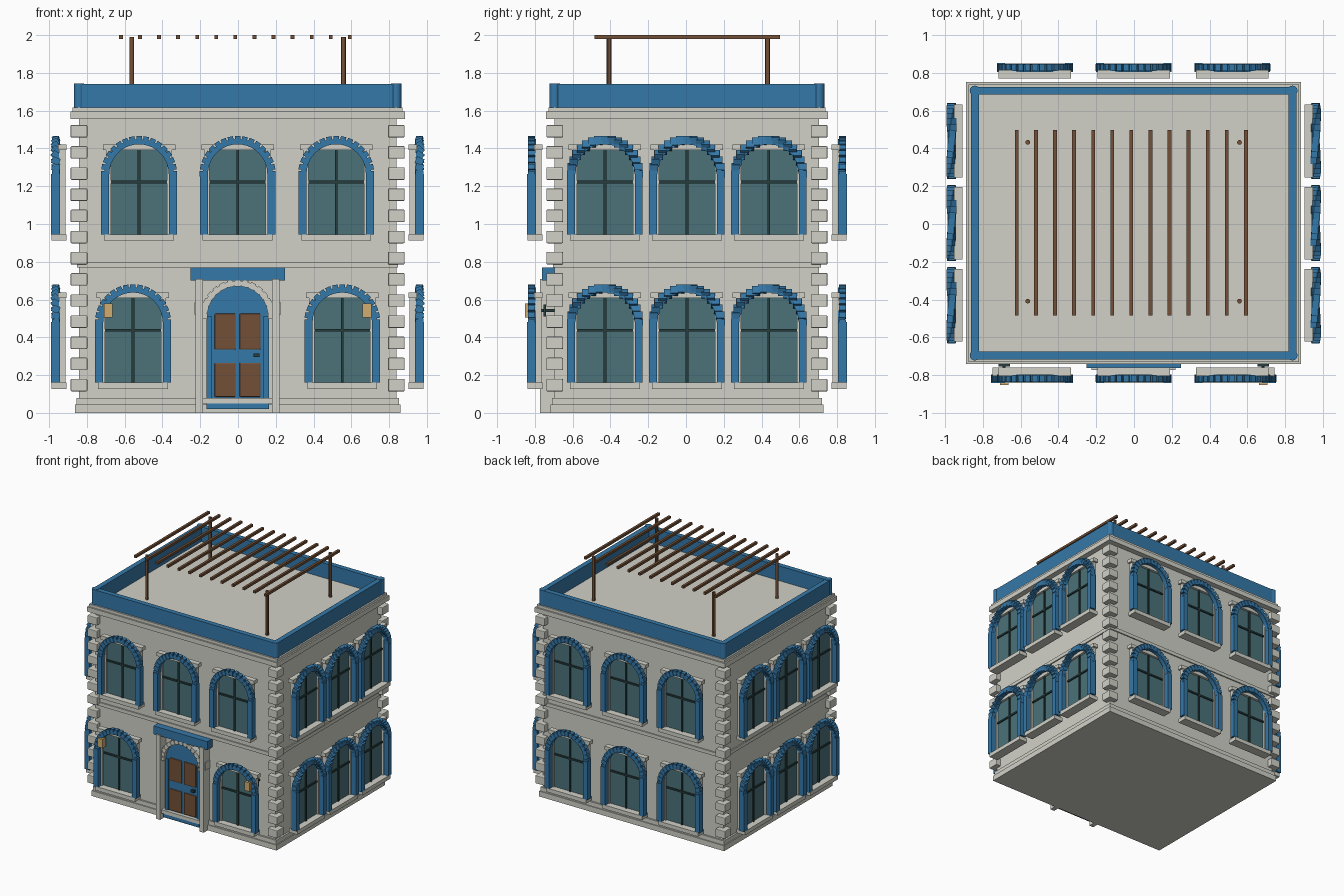
import bpy, bmesh
from math import pi, sin, cos
from mathutils import Matrix, Vector

if "Cube" in bpy.data.objects:
    bpy.data.objects.remove(bpy.data.objects["Cube"])

COLORS = {
    "stone": (0.64, 0.64, 0.58, 1), "blue": (0.036, 0.188, 0.392, 1),
    "glass": (0.07, 0.17, 0.195, 1), "wood": (0.17, 0.08, 0.038, 1),
    "dark": (0.02, 0.045, 0.045, 1), "brass": (0.65, 0.42, 0.16, 1),
}
MATS = {}
for k, c in COLORS.items():
    MATS[k] = bpy.data.materials.new(k)
    MATS[k].diffuse_color = c

parts = {}          # name -> (bmesh, material key)
I = Matrix.Identity(4)
T = Matrix.Translation
CX, CY = -0.002, 0.005          # centre of the walls
HX, HY = 0.84, 0.70             # half size of the walls


def mesh(name, mat):
    return parts.setdefault(name, (bmesh.new(), mat))[0]


def box(name, mat, lo, hi, M=I, rot=I):
    """Box between two corners, optionally turned about its centre."""
    lo, hi = Vector(lo), Vector(hi)
    S = Matrix.Diagonal((*(hi - lo), 1))
    bmesh.ops.create_cube(mesh(name, mat), size=1, matrix=M @ T((lo + hi) / 2) @ rot @ S)


def cyl(name, mat, x, y, z0, z1, r, n=16):
    bmesh.ops.create_cone(mesh(name, mat), cap_ends=True, segments=n, radius1=r, radius2=r,
                          depth=z1 - z0, matrix=T((x, y, (z0 + z1) / 2)))


def arch(name, mat, r0, r1, y0, y1, zc, M=I, n=20):
    """Half ring standing in the xz plane, from y0 (front) to y1 (back)."""
    bm = mesh(name, mat)
    rows = []
    for i in range(n + 1):
        a = pi * i / n
        rows.append([bm.verts.new(M @ Vector((r * cos(a), y, zc + r * sin(a))))
                     for r, y in ((r0, y0), (r1, y0), (r1, y1), (r0, y1))])
    for p, q in zip(rows, rows[1:]):
        for j in range(4):
            k = (j + 1) % 4
            bm.faces.new((p[j], p[k], q[k], q[j]))
    bm.faces.new(rows[0])
    bm.faces.new(rows[-1][::-1])


def slab(name, mat, ex, z0, z1):
    """Horizontal layer reaching ex beyond the walls."""
    box(name, mat, (CX - HX - ex, CY - HY - ex, z0), (CX + HX + ex, CY + HY + ex, z1))


def window(side, M, tilted):
    """Window in a local frame: x along the wall, -y outward, z = 0 at sill top."""
    n = side + "_window_"
    box(n + "sills", "stone", (-0.185, -0.145, -0.033), (0.185, -0.065, 0), M)
    box(n + "lintels", "stone", (-0.192, -0.11, 0.447), (0.192, -0.065, 0.477), M)
    box(n + "glass", "glass", (-0.155, -0.09, 0), (0.155, -0.078, 0.447), M)
    box(n + "bars", "dark", (-0.007, -0.1, 0), (0.007, -0.075, 0.447), M)
    box(n + "bars", "dark", (-0.15, -0.1, 0.27), (0.15, -0.075, 0.284), M)
    for s in (-1, 1):
        xs = sorted((s * 0.148, s * 0.175))
        box(n + "reveals", "stone", (xs[0], -0.105, 0), (xs[1], -0.07, 0.447), M)
        xs = sorted((s * 0.158, s * 0.2))
        box(n + "jambs", "blue", (xs[0], -0.147, 0), (xs[1], -0.1, 0.32), M)
    arch(n + "arches", "blue", 0.157, 0.185, -0.138, -0.1, 0.32, M)
    # arch blocks; on the side walls they tip outward instead of following the arch
    N = 17
    for i in range(N):
        a = -pi / 2 + pi * i / (N - 1)
        c = Vector((0.18 * sin(a), -0.123, 0.32 + 0.18 * cos(a)))
        h = Vector((0.0145 if not tilted else 0.022, 0.018, 0.021))
        box(n + "arch_blocks", "blue", c - h, c + h, M, Matrix.Rotation(a, 4, "X" if tilted else "Y"))


# walls, plinth, belt, cornice, roof
slab("walls", "stone", 0, 0, 1.6)
slab("plinth", "stone", 0.022, 0, 0.045)
slab("plinth", "stone", 0.014, 0.045, 0.08)
slab("belt_course", "stone", 0.01, 0.77, 0.8)
slab("cornice", "stone", 0.046, 1.555, 1.595)
slab("cornice", "stone", 0.034, 1.595, 1.618)

# corner stones and parapet with round corner posts
for sx in (-1, 1):
    x = CX + sx * HX
    box("parapet", "blue", (x - 0.021, CY - HY, 1.618), (x + 0.021, CY + HY, 1.742), I)
    for sy in (-1, 1):
        y = CY + sy * HY
        cyl("parapet_posts", "blue", x, y, 1.618, 1.745, 0.027)
        for i in range(13):
            z = 1.491 - 0.112 * i
            box("corner_stones", "stone", (x - 0.044, y - 0.044, z - 0.033), (x + 0.044, y + 0.044, z + 0.033))
for sy in (-1, 1):
    y = CY + sy * HY
    box("parapet", "blue", (CX - HX, y - 0.021, 1.618), (CX + HX, y + 0.021, 1.742))

# windows on all four sides, two floors
for z, floor in ((0.16, 0), (0.945, 1)):
    for k in (-1, 0, 1):
        if floor or k:
            x = k * (0.522 if floor else 0.554)
            window("front", T((CX + x, CY - HY, z)), False)
        window("back", T((CX + k * 0.522, CY + HY, z)) @ Matrix.Rotation(pi, 4, "Z"), False)
        for side, s in (("right", 1), ("left", -1)):
            window(side, T((CX + s * HX, CY + k * 0.434, z)) @ Matrix.Rotation(s * pi / 2, 4, "Z"), True)

# entrance: arched door, panels, surround, sign board
D = T((CX, 0, 0))
box("door", "blue", (-0.166, -0.725, 0.05), (0.166, -0.69, 0.51), D)
arch("door_head", "blue", 0.001, 0.166, -0.725, -0.69, 0.51, D)
for s in (-1, 1):
    for z0, z1 in ((0.085, 0.265), (0.335, 0.525)):
        xs = sorted((s * 0.01, s * 0.122))
        box("door_panels", "wood", (xs[0], -0.735, z0), (xs[1], -0.72, z1), D)
    xs = sorted((s * 0.183, s * 0.222))
    box("door_pilasters", "stone", (xs[0], -0.772, 0), (xs[1], -0.69, 0.71), D)
    xs = sorted((s * 0.178, s * 0.229))
    box("door_capitals", "stone", (xs[0], -0.755, 0.52), (xs[1], -0.69, 0.585), D)
    xs = sorted((s * 0.135, s * 0.165))
    box("door_stiles", "blue", (xs[0], -0.735, 0.08), (xs[1], -0.72, 0.51), D)
arch("door_arch", "stone", 0.163, 0.19, -0.75, -0.69, 0.51, D)
for i in range(15):
    a = -pi / 2 + pi * i / 14
    c = Vector((0.178 * sin(a), -0.735, 0.51 + 0.178 * cos(a)))
    h = Vector((0.014, 0.02, 0.018))
    box("door_arch_blocks", "stone", c - h, c + h, D, Matrix.Rotation(a, 4, "Y"))
box("door_threshold", "stone", (-0.183, -0.755, 0.05), (0.183, -0.69, 0.08), D)
box("door_step", "blue", (-0.166, -0.75, 0.02), (0.166, -0.69, 0.05), D)
box("door_handle", "dark", (0.085, -0.75, 0.295), (0.115, -0.72, 0.315), D)
box("sign_board", "blue", (-0.25, -0.762, 0.7), (0.25, -0.69, 0.77), D)

# wall lanterns
for s in (-1, 1):
    L = T((CX + s * 0.685, 0, 0))
    box("lantern_plates", "dark", (-0.03, -0.755, 0.51), (0.03, -0.74, 0.575), L)
    box("lantern_arms", "dark", (-0.008, -0.82, 0.535), (0.008, -0.69, 0.55), L)
    box("lanterns", "brass", (-0.023, -0.853, 0.505), (0.023, -0.81, 0.58), L)

# roof pergola
for sx in (-1, 1):
    for sy in (-1, 1):
        cyl("pergola_posts", "wood", CX + sx * 0.56, 0.012 + sy * 0.42, 1.6, 1.99, 0.0125, 12)
for i in range(13):
    x = -0.62 + 0.101 * i
    box("pergola_slats", "wood", (x - 0.01, -0.485, 1.98), (x + 0.01, 0.497, 2.0))

# turn the collected parts into objects
for name, (bm, mat) in parts.items():
    bmesh.ops.recalc_face_normals(bm, faces=bm.faces)
    me = bpy.data.meshes.new(name)
    bm.to_mesh(me)
    bm.free()
    me.materials.append(MATS[mat])
    ob = bpy.data.objects.new(name, me)
    bpy.context.collection.objects.link(ob)
    if name in ("corner_stones", "door_panels"):
        b = ob.modifiers.new("bevel", "BEVEL")
        b.width, b.segments = 0.005, 2
    if "arches" in name or name in ("parapet_posts", "pergola_posts", "door_arch"):
        bpy.context.view_layer.objects.active = ob
        ob.select_set(True)
        bpy.ops.object.shade_smooth_by_angle()
        ob.select_set(False)

for m in bpy.data.materials:
    if m.users and not m.is_grease_pencil:
        m.use_nodes = True
        m.node_tree.nodes["Principled BSDF"].inputs["Base Color"].default_value = m.diffuse_color
